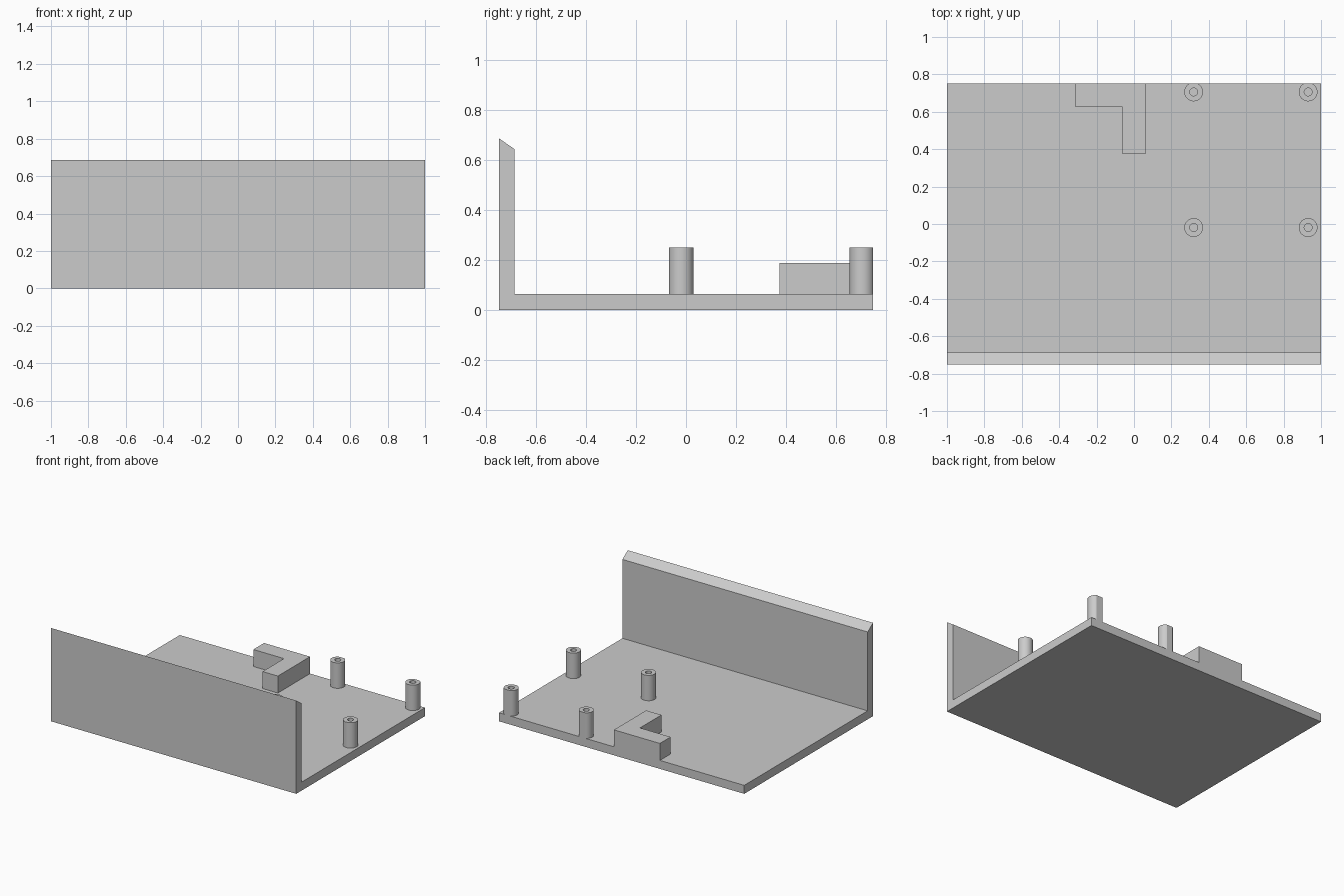
import bpy
import bmesh
import math
from mathutils import Vector

cube = bpy.data.objects.get("Cube")
if cube:
    bpy.data.objects.remove(cube, do_unlink=True)

DEPTH = 0.75      # half depth of the tray
FLOOR = 0.0625    # floor and wall thickness
POST_TOP = 0.25

# Single plain grey
grey = bpy.data.materials.new("light grey")
grey.use_nodes = True
colour = (0.6, 0.6, 0.6, 1)
grey.diffuse_color = colour
grey.node_tree.nodes["Principled BSDF"].inputs["Base Color"].default_value = colour


def finish(bm, name):
    """Turn a bmesh into a grey object."""
    bmesh.ops.recalc_face_normals(bm, faces=bm.faces)
    mesh = bpy.data.meshes.new(name)
    bm.to_mesh(mesh)
    bm.free()
    mesh.materials.append(grey)
    obj = bpy.data.objects.new(name, mesh)
    bpy.context.collection.objects.link(obj)
    return obj


def extrude_outline(name, points, direction):
    """Extrude a closed flat outline along a vector."""
    bm = bmesh.new()
    face = bm.faces.new([bm.verts.new(p) for p in points])
    grown = bmesh.ops.extrude_face_region(bm, geom=[face], use_keep_orig=True)
    verts = [v for v in grown["geom"] if isinstance(v, bmesh.types.BMVert)]
    bmesh.ops.translate(bm, verts=verts, vec=Vector(direction))
    return finish(bm, name)


def hollow_post(name, x, y, radius=0.05, bore=0.021, sides=64):
    """Tube standing on the floor, trimmed flush with the tray's back edge."""
    bm = bmesh.new()
    rings = []
    for r, z in ((radius, FLOOR), (radius, POST_TOP), (bore, POST_TOP), (bore, FLOOR)):
        angles = [math.tau * i / sides for i in range(sides)]
        rings.append([bm.verts.new((x + r * math.cos(a), y + r * math.sin(a), z))
                      for a in angles])
    for k, ring in enumerate(rings):
        after = rings[(k + 1) % len(rings)]
        for i in range(sides):
            j = (i + 1) % sides
            bm.faces.new((ring[i], ring[j], after[j], after[i]))
    if y + radius > DEPTH:
        geom = bm.verts[:] + bm.edges[:] + bm.faces[:]
        bmesh.ops.bisect_plane(bm, geom=geom, plane_co=(0, DEPTH, 0),
                               plane_no=(0, 1, 0), clear_outer=True)
        bmesh.ops.holes_fill(bm, edges=[e for e in bm.edges if e.is_boundary], sides=0)
    obj = finish(bm, name)
    bpy.ops.object.select_all(action="DESELECT")
    obj.select_set(True)
    bpy.context.view_layer.objects.active = obj
    bpy.ops.object.shade_smooth_by_angle(angle=math.radians(20))


# Floor and front wall with a sloping top edge, as one side profile
profile = [(-DEPTH, 0), (DEPTH, 0), (DEPTH, FLOOR), (FLOOR - DEPTH, FLOOR),
           (FLOOR - DEPTH, 0.644), (-DEPTH, 0.6875)]
extrude_outline("floor_and_front_wall", [(-1, y, z) for y, z in profile], (2, 0, 0))

# L-shaped block at the back edge
corner = [(-0.3125, DEPTH), (-0.3125, 0.625), (-0.0625, 0.625),
          (-0.0625, 0.375), (0.0625, 0.375), (0.0625, DEPTH)]
extrude_outline("corner_block", [(x, y, FLOOR) for x, y in corner], (0, 0, 0.125))

# Four mounting posts
for side, x in (("right", 0.319), ("left", 0.931)):
    for end, y in (("front", -0.019), ("back", 0.706)):
        hollow_post(f"{end}_{side}_post", x, y)
